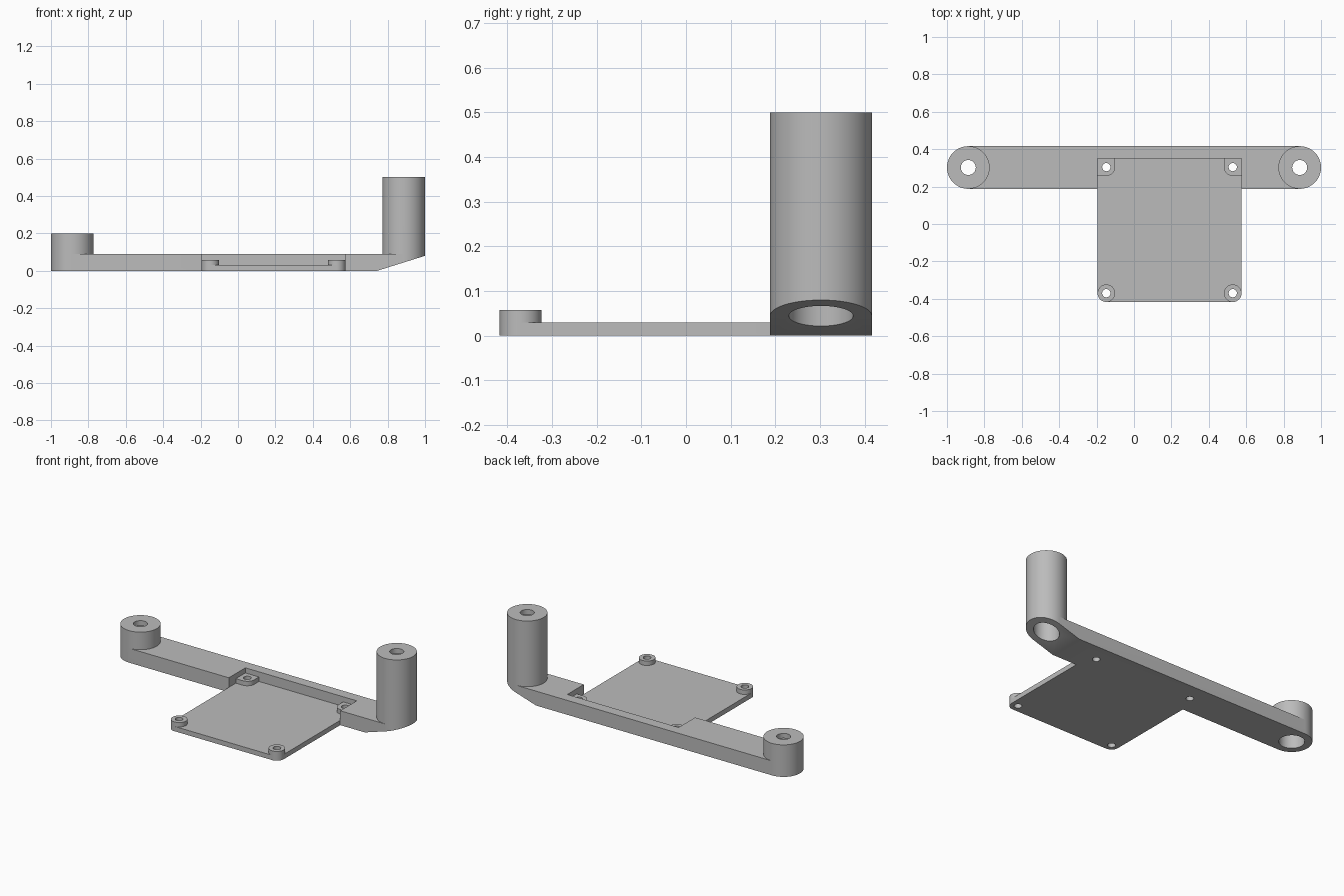
import bpy, bmesh
from math import sin, cos, pi
from mathutils import Vector

cube = bpy.data.objects.get("Cube")
if cube:
    bpy.data.objects.remove(cube, do_unlink=True)

grey = bpy.data.materials.new("plain grey")
grey.use_nodes = True
grey.diffuse_color = (0.5, 0.5, 0.5, 1)
grey.node_tree.nodes["Principled BSDF"].inputs["Base Color"].default_value = (0.5, 0.5, 0.5, 1)


def rounded(x0, x1, y0, y1, radii, steps=16):
    """Rectangle outline; radii run anticlockwise from the back right corner."""
    corners = [(x1, y1, -1, -1), (x0, y1, 1, -1), (x0, y0, 1, 1), (x1, y0, -1, 1)]
    points = []
    for i, ((x, y, sx, sy), r) in enumerate(zip(corners, radii)):
        for k in range(steps + 1 if r else 1):
            a = (i + k / steps) * pi / 2
            p = Vector((x + sx * r + r * cos(a), y + sy * r + r * sin(a))) if r else Vector((x, y))
            if not points or (p - points[-1]).length > 1e-5:
                points.append(p)
    if (points[0] - points[-1]).length < 1e-5:
        points.pop()
    return points


def disc(x, y, r):
    return rounded(x - r, x + r, y - r, y + r, [r] * 4)


def prism(name, outline, lo, hi, along_y=False):
    """Extrude an outline up z, or along y when the outline lies in xz."""
    bm = bmesh.new()
    place = (lambda p: (p[0], lo, p[1])) if along_y else (lambda p: (p[0], p[1], lo))
    face = bm.faces.new([bm.verts.new(place(p)) for p in outline])
    grown = bmesh.ops.extrude_face_region(bm, geom=[face])["geom"]
    shift = (0, hi - lo, 0) if along_y else (0, 0, hi - lo)
    bmesh.ops.translate(bm, vec=shift, verts=[v for v in grown if isinstance(v, bmesh.types.BMVert)])
    bmesh.ops.recalc_face_normals(bm, faces=bm.faces)
    mesh = bpy.data.meshes.new(name)
    bm.to_mesh(mesh)
    bm.free()
    mesh.materials.append(grey)
    obj = bpy.data.objects.new(name, mesh)
    bpy.context.collection.objects.link(obj)
    return obj


def combine(target, tool, operation):
    mod = target.modifiers.new(operation, 'BOOLEAN')
    mod.operation, mod.solver, mod.object = operation, 'EXACT', tool
    bpy.context.view_layer.objects.active = target
    bpy.ops.object.modifier_apply(modifier=mod.name)
    bpy.data.objects.remove(tool, do_unlink=True)


ARM_Y, POST_X, POST_R = 0.302, 0.886, 0.114
TRAY_L, TRAY_R, TRAY_F, TRAY_B = -0.195, 0.575, -0.417, 0.351
FLOOR, PAD_TOP, PAD_R = 0.03, 0.058, 0.047
posts = [(-POST_X, 0.2), (POST_X, 0.5)]

# Long arm with rounded ends, and a post at each end
arm = prism("arm_with_posts", rounded(-1, 1, ARM_Y - POST_R, ARM_Y + POST_R, [POST_R] * 4), 0, 0.09)
for x, height in posts:
    combine(arm, prism("post", disc(x, ARM_Y, POST_R), 0, height), 'UNION')

# Slot that holds the tray
slot = [(TRAY_L, 0), (TRAY_R, 0), (TRAY_R, TRAY_B), (TRAY_L, TRAY_B)]
combine(arm, prism("slot_cutter", slot, -0.1, 0.3), 'DIFFERENCE')

# Sloping underside below the tall post
slope = [(0.745, 0), (1.064, 0.1), (1.064, -0.1), (0.745, -0.1)]
combine(arm, prism("slope_cutter", slope, 0, 0.6, along_y=True), 'DIFFERENCE')

# Wide bore from below and narrow hole through each post top
for x, height in posts:
    combine(arm, prism("bore_cutter", disc(x, ARM_Y, 0.072), -0.1, height - 0.03), 'DIFFERENCE')
    combine(arm, prism("hole_cutter", disc(x, ARM_Y, 0.04), -0.1, height + 0.1), 'DIFFERENCE')

# Thin tray with rounded front corners
tray = prism("tray", rounded(TRAY_L, TRAY_R, TRAY_F, TRAY_B, [0, 0, PAD_R, PAD_R]), 0, FLOOR)

# Screw pads: round at the front, squared into the slot corners at the back
holes = []
for left in (True, False):
    x = TRAY_L + PAD_R if left else TRAY_R - PAD_R
    for back in (True, False):
        y = TRAY_B - PAD_R if back else TRAY_F + PAD_R
        radii = [PAD_R] * 4
        if back:
            radii = [0, 0, 0, PAD_R] if left else [0, 0, PAD_R, 0]
        outline = rounded(x - PAD_R, x + PAD_R, y - PAD_R, y + PAD_R, radii)
        combine(tray, prism("screw_pad", outline, 0, PAD_TOP), 'UNION')
        holes.append((x, y))
for x, y in holes:
    combine(tray, prism("screw_cutter", disc(x, y, 0.022), -0.1, 0.1), 'DIFFERENCE')

# Smooth the round walls and keep the rims sharp
for obj in (arm, tray):
    bpy.ops.object.select_all(action='DESELECT')
    obj.select_set(True)
    bpy.context.view_layer.objects.active = obj
    bpy.ops.object.shade_smooth_by_angle(angle=pi / 6)
